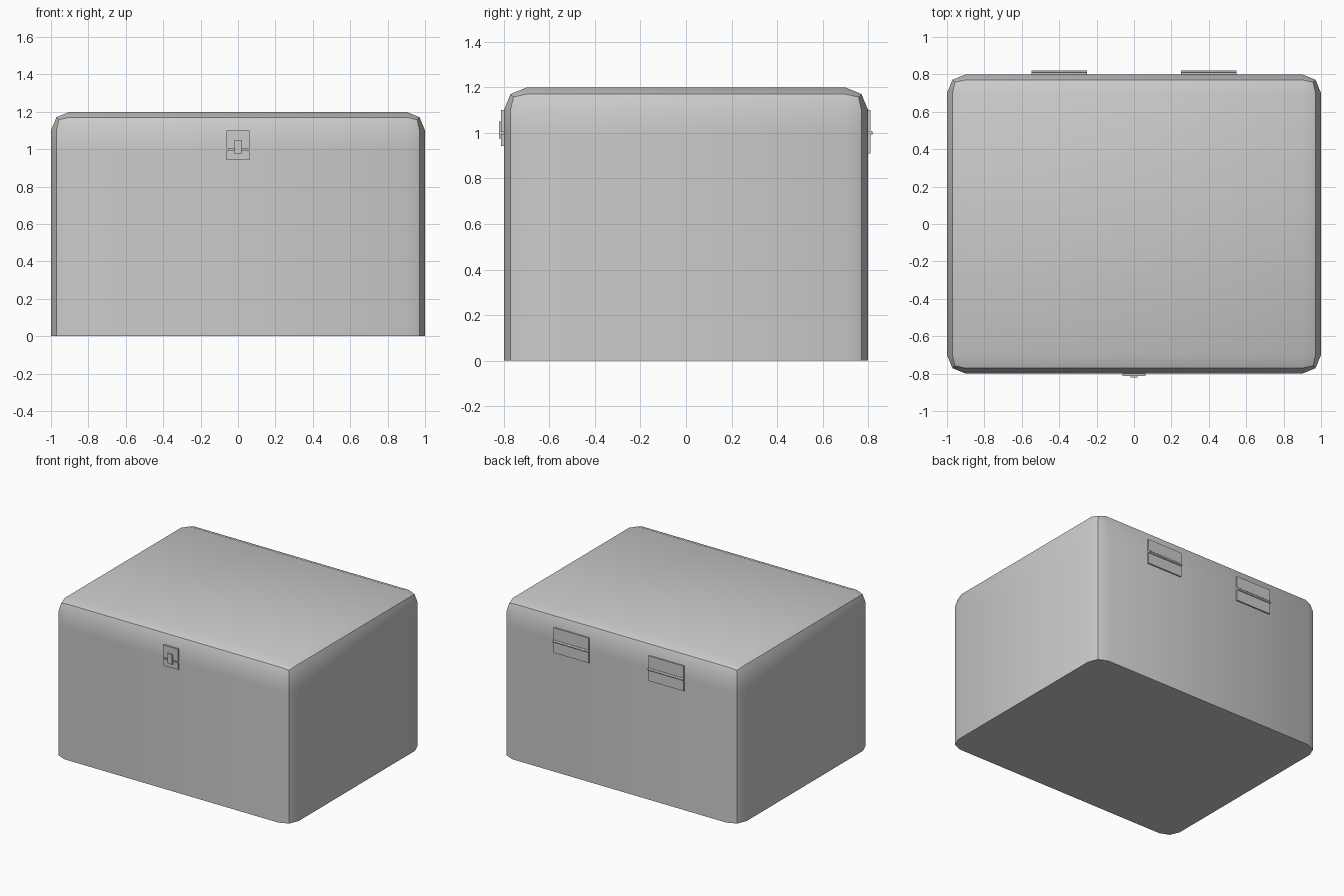
import bpy, bmesh, math

if "Cube" in bpy.data.objects:
    bpy.data.objects.remove(bpy.data.objects["Cube"])

SEAM = 1.0  # height where the lid meets the body


def chest_part(name, keep_above):
    """Rounded chest shell, cut at the seam so only one side remains."""
    bm = bmesh.new()
    bmesh.ops.create_cube(bm, size=1)
    for v in bm.verts:
        v.co = (v.co.x * 2.0, v.co.y * 1.6, (v.co.z + 0.5) * 1.2)
    edges = [e for e in bm.edges if max(v.co.z for v in e.verts) > 0.6]
    bmesh.ops.bevel(bm, geom=edges, offset=0.1, segments=2, profile=0.5,
                    affect='EDGES')
    bmesh.ops.bisect_plane(bm, geom=bm.verts[:] + bm.edges[:] + bm.faces[:],
                           plane_co=(0, 0, SEAM), plane_no=(0, 0, 1),
                           clear_inner=keep_above, clear_outer=not keep_above)
    mesh = bpy.data.meshes.new(name)
    bm.to_mesh(mesh)
    bm.free()
    obj = bpy.data.objects.new(name, mesh)
    bpy.context.collection.objects.link(obj)
    smooth(obj)
    return obj


def smooth(obj):
    bpy.ops.object.select_all(action='DESELECT')
    obj.select_set(True)
    bpy.context.view_layer.objects.active = obj
    bpy.ops.object.shade_smooth_by_angle(angle=math.radians(30))


def box(name, x, y, z):
    """Box from (min, max) pairs on each axis."""
    bpy.ops.mesh.primitive_cube_add(
        size=1, location=[(a + b) / 2 for a, b in (x, y, z)])
    obj = bpy.context.object
    obj.name = name
    for v in obj.data.vertices:
        v.co = [c * (b - a) for c, (a, b) in zip(v.co, (x, y, z))]
    return obj


# Chest body and lid
chest_part("chest_body", False)
chest_part("chest_lid", True)

# Latch on the front: two plates and a clasp
box("latch_lid_plate", (-0.062, 0.062), (-0.812, -0.79), (SEAM + 0.005, 1.10))
box("latch_body_plate", (-0.062, 0.062), (-0.812, -0.79), (0.943, SEAM - 0.005))
box("latch_clasp", (-0.02, 0.02), (-0.822, -0.79), (0.975, 1.05))

# Two hinges on the back: leaves and barrel
for side, label in ((-1, "left"), (1, "right")):
    cx = side * 0.4
    span = (cx - 0.148, cx + 0.148)
    box(f"hinge_lid_leaf_{label}", span, (0.79, 0.81), (SEAM + 0.003, 1.10))
    box(f"hinge_body_leaf_{label}", span, (0.79, 0.81), (0.91, SEAM - 0.003))
    bpy.ops.mesh.primitive_cylinder_add(
        vertices=12, radius=0.009, depth=0.296, location=(cx, 0.812, SEAM),
        rotation=(0, math.pi / 2, 0))
    barrel = bpy.context.object
    barrel.name = f"hinge_barrel_{label}"
    smooth(barrel)
